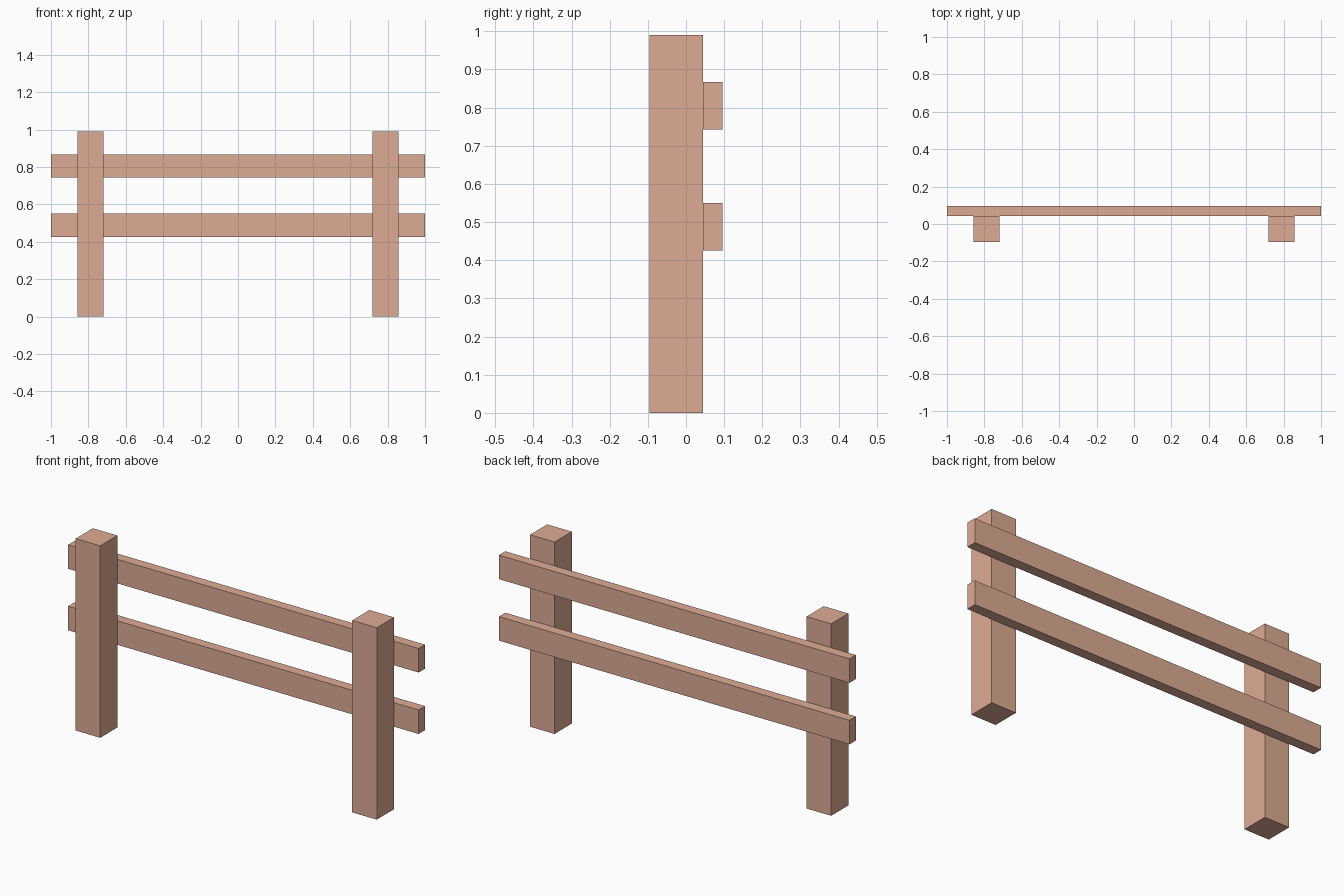
import bpy

if "Cube" in bpy.data.objects:
    bpy.data.objects.remove(bpy.data.objects["Cube"])

wood = bpy.data.materials.new("wood")
wood.diffuse_color = (0.73, 0.41, 0.30, 1)
wood.use_nodes = True
wood.node_tree.nodes["Principled BSDF"].inputs["Base Color"].default_value = wood.diffuse_color


def box(name, x, y, z):
    """Box spanning the (low, high) ranges on each axis."""
    spans = (x, y, z)
    bpy.ops.mesh.primitive_cube_add(size=1, location=[(a + b) / 2 for a, b in spans])
    obj = bpy.context.object
    obj.name = name
    obj.scale = [b - a for a, b in spans]
    bpy.ops.object.transform_apply(location=False, rotation=False, scale=True)
    obj.data.materials.append(wood)


POST_X, POST_W, HEIGHT = 0.789, 0.14, 0.99
FRONT, JOINT, BACK = -0.096, 0.044, 0.096

# Square posts
for side, sx in (("left", -1), ("right", 1)):
    cx = sx * POST_X
    box(side + "_post", (cx - POST_W / 2, cx + POST_W / 2), (FRONT, JOINT), (0, HEIGHT))

# Rails fixed to the back of the posts
for level, z in (("lower", 0.426), ("upper", 0.743)):
    box(level + "_rail", (-1, 1), (JOINT, BACK), (z, z + 0.124))
